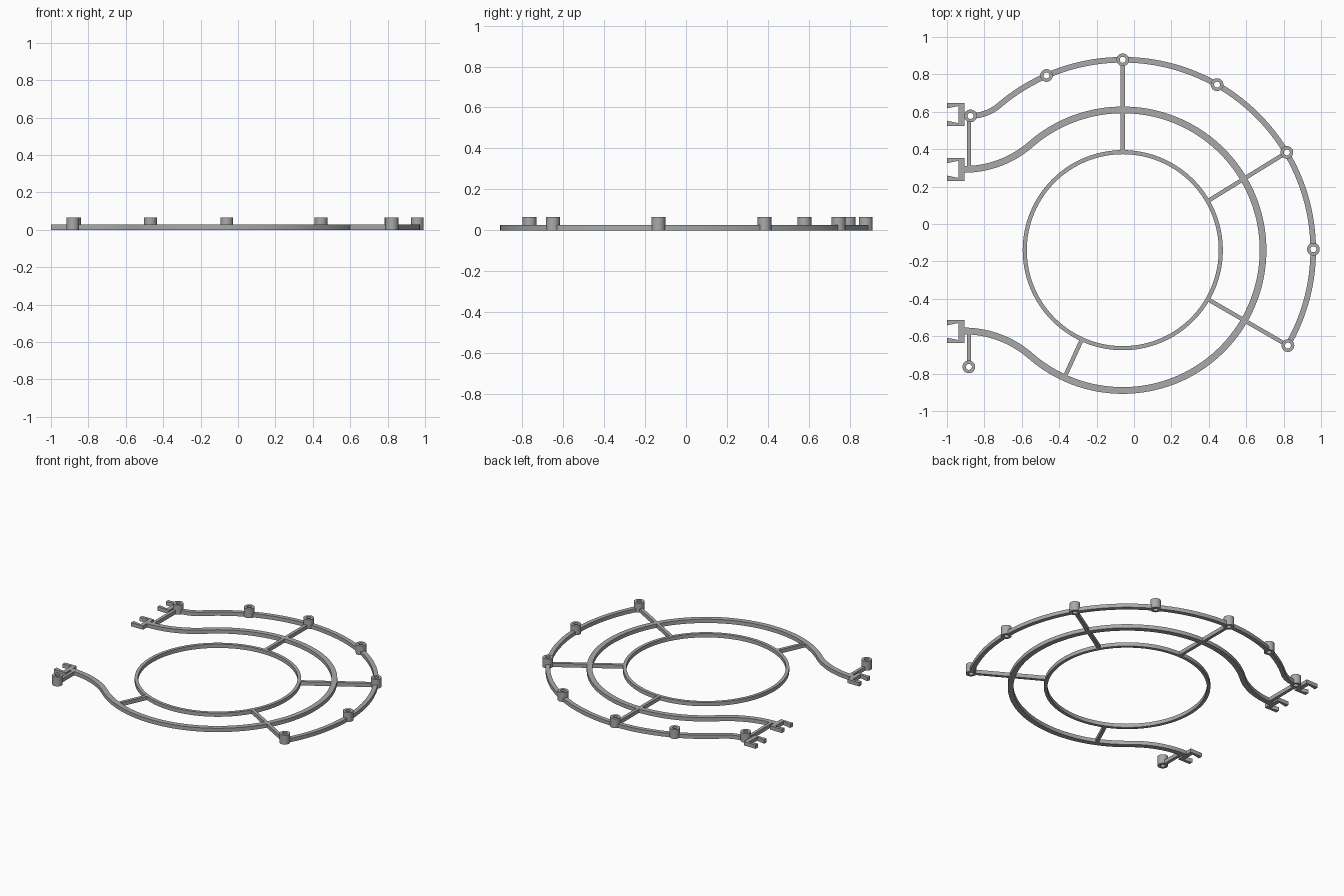
import bpy, bmesh
from math import cos, sin, atan2, hypot, pi, radians
from mathutils import Vector

cube = bpy.data.objects.get("Cube")
if cube:
    bpy.data.objects.remove(cube, do_unlink=True)

CX, CY = -0.06, -0.14      # shared centre of the rings
BAR_H, POST_H = 0.027, 0.066
POST_R, BORE_R = 0.034, 0.016

grey = bpy.data.materials.new("plain grey")
grey.use_nodes = True
grey.diffuse_color = (0.4, 0.4, 0.4, 1)
grey.node_tree.nodes["Principled BSDF"].inputs["Base Color"].default_value = (0.4, 0.4, 0.4, 1)


def finish(name, bm, smooth=True):
    bmesh.ops.recalc_face_normals(bm, faces=bm.faces)
    mesh = bpy.data.meshes.new(name)
    bm.to_mesh(mesh)
    bm.free()
    mesh.materials.append(grey)
    obj = bpy.data.objects.new(name, mesh)
    bpy.context.collection.objects.link(obj)
    if smooth:
        bpy.ops.object.select_all(action='DESELECT')
        obj.select_set(True)
        bpy.context.view_layer.objects.active = obj
        bpy.ops.object.shade_smooth_by_angle(angle=radians(30))
    return obj


def bar(name, pts, width, smooth=True):
    """Rectangular bar swept along a flat path."""
    bm = bmesh.new()
    rows = []
    for i, p in enumerate(pts):
        t = (pts[min(i + 1, len(pts) - 1)] - pts[max(i - 1, 0)]).normalized()
        n = Vector((-t.y, t.x)) * width / 2
        rows.append([bm.verts.new((*(p + n * s), z))
                     for s, z in ((1, 0), (-1, 0), (-1, BAR_H), (1, BAR_H))])
    for a, b in zip(rows, rows[1:]):
        for k in range(4):
            bm.faces.new((a[k], a[(k + 1) % 4], b[(k + 1) % 4], b[k]))
    bm.faces.new(rows[0])
    bm.faces.new(rows[-1])
    return finish(name, bm, smooth)


def tube(name, x, y, outer, inner, height, sides):
    """Upright ring with a rectangular wall."""
    bm = bmesh.new()
    rows = []
    for i in range(sides):
        a = 2 * pi * i / sides
        rows.append([bm.verts.new((x + r * cos(a), y + r * sin(a), z))
                     for r, z in ((outer, 0), (outer, height), (inner, height), (inner, 0))])
    for i in range(sides):
        a, b = rows[i], rows[(i + 1) % sides]
        for k in range(4):
            bm.faces.new((a[k], b[k], b[(k + 1) % 4], a[(k + 1) % 4]))
    return finish(name, bm)


def arc(cx, cy, r, a0, a1, n):
    return [Vector((cx + r * cos(a0 + (a1 - a0) * i / n),
                    cy + r * sin(a0 + (a1 - a0) * i / n))) for i in range(n + 1)]


def flare(radius, end_x, end_y):
    """Reverse arc leaving a ring tangentially and ending level at the given point."""
    dx, dy = end_x - CX, end_y - CY
    r = (dx * dx + dy * dy - radius * radius) / (2 * (radius - dy))
    angle = atan2(dy + r, dx)
    return angle, arc(end_x, end_y + r, r, angle - pi, -pi / 2, 30)


# Inner ring
tube("inner_ring", CX, CY, 0.535, 0.513, BAR_H, 128)

# Middle ring with mirrored flared ends
MID_R, MID_Y = 0.75, 0.292
angle, upper = flare(MID_R, -0.91, MID_Y)
lower = [Vector((p.x, 2 * CY - p.y)) for p in upper]
bar("middle_ring", lower[:0:-1] + arc(CX, CY, MID_R, -angle, angle, 140) + upper[1:], 0.036)

# Hollow posts
posts = [Vector(p) for p in ((-0.06, 0.878), (-0.468, 0.794), (0.444, 0.745), (0.817, 0.383),
                             (0.959, -0.135), (0.823, -0.65), (-0.874, 0.578), (-0.883, -0.764))]
for i, p in enumerate(posts):
    tube(f"post_{i + 1}", p.x, p.y, POST_R, BORE_R, POST_H, 32)

# Outer rail, broken at each post so the bores stay open
OUT_R = 1.018
angle, end = flare(OUT_R, -0.874, 0.578)
path = arc(CX, CY, OUT_R, -pi / 6, angle, 240) + end[1:]
run, count = [], 0
for p in path + [posts[0]]:
    if min((p - q).length for q in posts) > BORE_R + 0.003:
        run.append(p)
    elif run:
        count += 1
        bar(f"outer_rail_{count}", run, 0.03)
        run = []


# Spokes and end struts, stopping inside the post walls
def strut(name, start, stop, gap=0.025):
    a, b = Vector(start), Vector(stop)
    bar(name, [a, b - (b - a).normalized() * gap], 0.022, smooth=False)


for name, deg, post in (("back_spoke", 90, 0), ("back_left_spoke", 30, 3), ("front_left_spoke", -30, 5)):
    a = radians(deg)
    strut(name, (CX + 0.524 * cos(a), CY + 0.524 * sin(a)), posts[post])
strut("front_right_spoke", (-0.28, -0.62), (-0.373, -0.823), 0)
strut("back_end_strut", (-0.883, MID_Y), (-0.883, 0.578))
strut("front_end_strut", (-0.883, 2 * CY - MID_Y), posts[7])

# Open clips with thickened prong tips
half = [(-0.907, 0.0615), (-1.0, 0.0615), (-1.0, 0.033), (-0.937, 0.046)]
for name, y in (("back_clip", 0.585), ("middle_clip", MID_Y), ("front_clip", 2 * CY - MID_Y - 0.003)):
    outline = half + [(px, -py) for px, py in reversed(half)]
    bm = bmesh.new()
    face = bm.faces.new([bm.verts.new((px, y + py, 0)) for px, py in outline])
    top = bmesh.ops.extrude_face_region(bm, geom=[face])
    bmesh.ops.translate(bm, vec=(0, 0, BAR_H),
                        verts=[v for v in top["geom"] if isinstance(v, bmesh.types.BMVert)])
    finish(name, bm, smooth=False)
